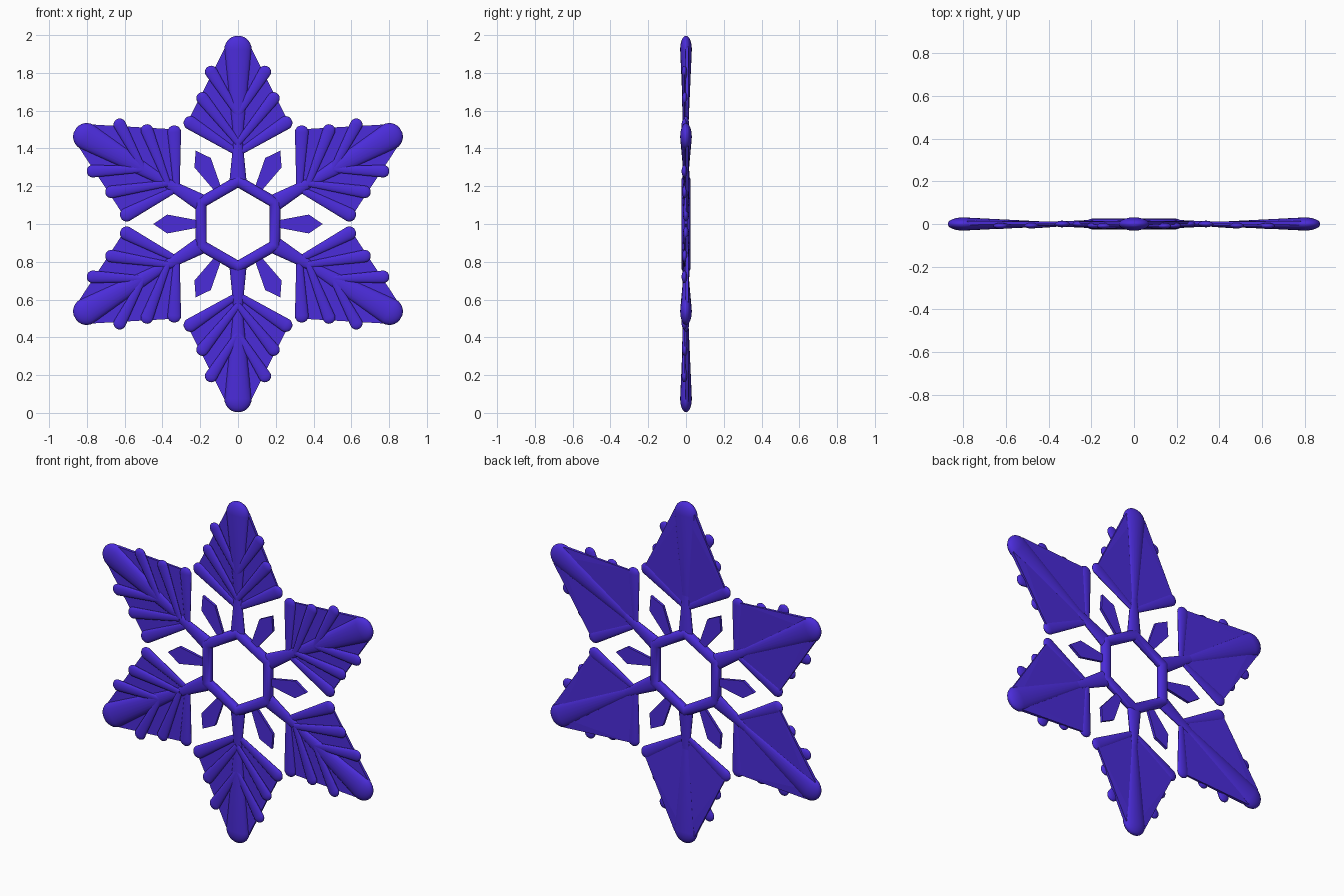
import bpy, bmesh, math
from mathutils import Vector, Matrix

if "Cube" in bpy.data.objects:
    bpy.data.objects.remove(bpy.data.objects["Cube"])

FLAT = 0.43            # depth of rounded parts relative to their width
CENTRE = Vector((0, 0, 1))

mat = bpy.data.materials.new("ice_violet")
mat.diffuse_color = (0.07, 0.025, 0.70, 1)
mat.use_nodes = True
mat.node_tree.nodes["Principled BSDF"].inputs["Base Color"].default_value = mat.diffuse_color


def add_object(name, bm, angle=0.0, smooth=True):
    bmesh.ops.recalc_face_normals(bm, faces=bm.faces)
    me = bpy.data.meshes.new(name)
    bm.to_mesh(me)
    bm.free()
    me.materials.append(mat)
    ob = bpy.data.objects.new(name, me)
    ob.location = CENTRE
    ob.rotation_euler = (0, angle, 0)
    bpy.context.collection.objects.link(ob)
    if smooth:
        bpy.ops.object.select_all(action='DESELECT')
        ob.select_set(True)
        bpy.context.view_layer.objects.active = ob
        bpy.ops.object.shade_smooth_by_angle(angle=math.radians(40))
    return ob


def repeat(ob):
    """Five more copies around the centre, sharing the mesh."""
    start = ob.rotation_euler[1]
    for i in range(1, 6):
        c = ob.copy()
        c.name = f"{ob.name}_{i + 1}"
        c.rotation_euler[1] = start + i * math.pi / 3
        bpy.context.collection.objects.link(c)


def pill(bm, a, b, ra, rb, y=0.0, sides=20):
    """Flattened tapered bar from a to b (x, z) with a round end at b."""
    a, b = Vector((a[0], 0, a[1])), Vector((b[0], 0, b[1]))
    d = (b - a).normalized()
    side = Vector((d.z, 0, -d.x))
    rings = [(a, ra)]
    for k in range(7):
        t = k * math.pi / 14
        rings.append((b + d * rb * math.sin(t), max(rb * math.cos(t), 0.0005)))
    loops = []
    for p, r in rings:
        loops.append([bm.verts.new(p + side * r * math.cos(t) + Vector((0, y + FLAT * r * math.sin(t), 0)))
                      for t in (2 * math.pi * i / sides for i in range(sides))])
    for l0, l1 in zip(loops, loops[1:]):
        for i in range(sides):
            j = (i + 1) % sides
            bm.faces.new((l0[i], l0[j], l1[j], l1[i]))
    bm.faces.new(loops[0])
    bm.faces.new(loops[-1])


# Central hexagonal ring
bm = bmesh.new()
loops = []
for i in range(6):
    t = math.pi / 2 + i * math.pi / 3
    loops.append([])
    for k in range(16):
        s = 2 * math.pi * k / 16
        r = 0.226 + 0.034 * math.cos(s)
        loops[-1].append(bm.verts.new((r * math.cos(t), 0.025 * math.sin(s), r * math.sin(t))))
for i in range(6):
    l0, l1 = loops[i], loops[(i + 1) % 6]
    for k in range(16):
        bm.faces.new((l0[k], l0[(k + 1) % 16], l1[(k + 1) % 16], l1[k]))
add_object("hexagon_ring", bm)

# Arm spine, thick at the tip
bm = bmesh.new()
pill(bm, (0, 0.34), (0, 0.925), 0.012, 0.072)
repeat(add_object("arm_spine", bm))

# Stem joining the arm to the ring
bm = bmesh.new()
pill(bm, (0, 0.22), (0, 0.52), 0.046, 0.016)
repeat(add_object("arm_stem", bm))

# Side ribs: start and tip (x, z), tip radius, depth offset
ribs = [((0.0, 0.375), (0.252, 0.535), 0.036, 0.0),
        ((0.0, 0.43), (0.188, 0.665), 0.033, -0.007),
        ((0.0, 0.58), (0.142, 0.805), 0.033, -0.009)]
bm = bmesh.new()
for s in (-1, 1):
    for a, b, r, y in ribs:
        pill(bm, (s * a[0], a[1]), (s * b[0], b[1]), 0.016, r, y)
repeat(add_object("arm_ribs", bm))

# Leaf panels behind the ribs: x, z, front y, back y
panel = [(0, 0.37, 0.0, 0.004), (0.262, 0.55, 0.0, 0.011),
         (0.066, 0.94, -0.004, 0.014), (0, 0.94, -0.004, 0.017)]
bm = bmesh.new()
for s in (-1, 1):
    front = [bm.verts.new((s * x, yf, z)) for x, z, yf, yb in panel]
    back = [bm.verts.new((s * x, yb, z)) for x, z, yf, yb in panel]
    for loop in (front, back):
        bm.faces.new((loop[0], loop[1], loop[3]))
        bm.faces.new((loop[1], loop[2], loop[3]))
    for i in range(4):
        j = (i + 1) % 4
        bm.faces.new((front[i], front[j], back[j], back[i]))
repeat(add_object("leaf_panel", bm, smooth=False))

# Small flat kite blades between the arms
outline = [(-0.02, 0.215), (-0.05, 0.375), (0, 0.448), (0.05, 0.375), (0.02, 0.215)]
bm = bmesh.new()
f = bm.faces.new([bm.verts.new((x, -0.008, z)) for x, z in outline])
ext = bmesh.ops.extrude_face_region(bm, geom=[f])
bmesh.ops.translate(bm, vec=(0, 0.016, 0),
                    verts=[g for g in ext["geom"] if isinstance(g, bmesh.types.BMVert)])
repeat(add_object("kite_blade", bm, angle=math.pi / 6, smooth=False))
